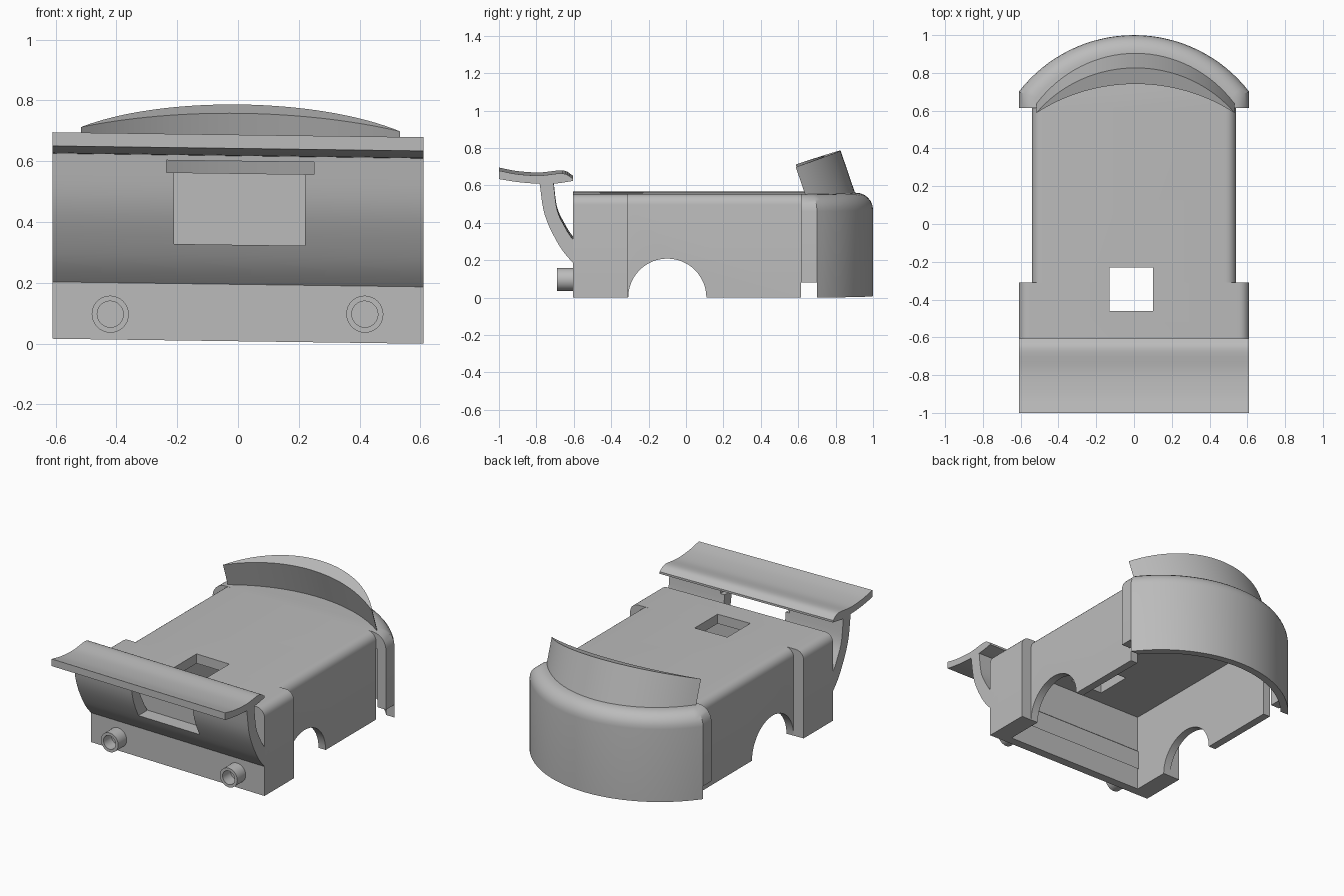
import bpy, bmesh, math
from mathutils import Matrix, Vector

if "Cube" in bpy.data.objects:
    bpy.data.objects.remove(bpy.data.objects["Cube"])

BOT, TOP = 0.008, 0.56
ROLL = 0.0135  # the whole shell leans slightly sideways

grey = bpy.data.materials.new("plain grey")
grey.diffuse_color = (0.5, 0.5, 0.5, 1)
grey.use_nodes = True
grey.node_tree.nodes["Principled BSDF"].inputs["Base Color"].default_value = grey.diffuse_color


def finish(bm, name):
    bmesh.ops.recalc_face_normals(bm, faces=bm.faces)
    me = bpy.data.meshes.new(name)
    bm.to_mesh(me)
    bm.free()
    me.materials.append(grey)
    ob = bpy.data.objects.new(name, me)
    bpy.context.collection.objects.link(ob)
    return ob


def prism(name, pts, axis, a, b, bevel=None):
    """Extrude a 2D outline along an axis: x uses (y,z), y uses (x,z), z uses (x,y)."""
    def place(p, t):
        return {"x": (t, p[0], p[1]), "y": (p[0], t, p[1]), "z": (p[0], p[1], t)}[axis]
    bm = bmesh.new()
    lo = [bm.verts.new(place(p, a)) for p in pts]
    hi = [bm.verts.new(place(p, b)) for p in pts]
    bm.faces.new(lo)
    bm.faces.new(hi[::-1])
    n = len(pts)
    for i in range(n):
        j = (i + 1) % n
        bm.faces.new((lo[i], lo[j], hi[j], hi[i]))
    bmesh.ops.recalc_face_normals(bm, faces=bm.faces)
    if bevel:
        rule, width = bevel
        edges = [e for e in bm.edges if rule(e)]
        bmesh.ops.bevel(bm, geom=edges, offset=width, segments=6, profile=0.5, affect="EDGES")
    return finish(bm, name)


def box(name, x0, x1, y0, y1, z0, z1):
    return prism(name, [(x0, y0), (x1, y0), (x1, y1), (x0, y1)], "z", z0, z1)


def cut(ob, *cutters):
    for c in cutters:
        m = ob.modifiers.new("cut", "BOOLEAN")
        m.operation, m.solver, m.object = "DIFFERENCE", "EXACT", c
    dg = bpy.context.evaluated_depsgraph_get()
    me = bpy.data.meshes.new_from_object(ob.evaluated_get(dg))
    ob.modifiers.clear()
    ob.data = me


def smooth_curve(pts, steps=5):
    """Catmull-Rom points through a short list."""
    v = [Vector(p) for p in pts]
    v = [2 * v[0] - v[1]] + v + [2 * v[-1] - v[-2]]
    out = []
    for i in range(1, len(v) - 2):
        p, q, r, s = v[i - 1:i + 3]
        for k in range(steps):
            t = k / steps
            out.append(tuple(0.5 * (2 * q + (r - p) * t + (2 * p - 5 * q + 4 * r - s) * t * t
                                    + (3 * q - p - 3 * r + s) * t ** 3)))
    return out + [tuple(v[-2])]


def round_top(w, r=0.055):
    """Cross-section with rounded upper corners."""
    arc = [(w - r + r * math.cos(i * math.pi / 12), TOP - r + r * math.sin(i * math.pi / 12))
           for i in range(7)]
    return [(-w, BOT), (w, BOT)] + arc + [(-x, z) for x, z in reversed(arc)]


def nose_arc(r, cy, half, n=32):
    a = math.asin(half / r)
    return [(r * math.sin(a - 2 * a * i / n), cy + r * math.cos(a - 2 * a * i / n))
            for i in range(n + 1)]


# cutters
cavity = box("cavity_cutter", -0.49, 0.49, -0.55, 0.75, -0.5, 0.50)
hatch = box("hatch_cutter", -0.13, 0.10, -0.46, -0.23, 0.3, 0.8)
arch = prism("arch_cutter", [(-0.10 + 0.209 * math.cos(i * math.pi / 24), 0.007 + 0.209 * math.sin(i * math.pi / 24))
                             for i in range(48)], "x", -1, 1)
window = box("window_cutter", -0.21, 0.22, -0.95, -0.603, 0.325, 0.58)
window_top = box("window_top_cutter", -0.235, 0.25, -0.95, -0.603, 0.56, 0.60)
notch = box("notch_cutter", -1, 1, 0.5, 0.70, -0.5, 0.09)
nose_cavity = prism("nose_cavity_cutter", [(-0.55, 0.5), (0.55, 0.5)] + nose_arc(0.725, 0.23, 0.55), "z", -0.5, 0.46)

# main shell
body = prism("body_shell", round_top(0.54), "y", -0.31, 0.615)
cut(body, cavity, arch, hatch)
rear = prism("wide_shell_section", round_top(0.61), "y", -0.605, -0.31)
cut(rear, cavity, hatch)

# curved nose with rounded upper rim
outline = [(-0.61, 0.615), (0.61, 0.615)] + nose_arc(0.77, 0.23, 0.61)


def nose_rim(e):
    a, b = e.verts
    return min(a.co.z, b.co.z) > TOP - 0.01 and max(a.co.y, b.co.y) > 0.62


nose = prism("nose_shell", outline, "z", BOT, TOP, (nose_rim, 0.09))
cut(nose, nose_cavity, notch)

# crescent visor, leaning back over the deck
outer = nose_arc((0.525 ** 2 + 0.253 ** 2) / (2 * 0.253), 0, 0.525)
inner = nose_arc((0.525 ** 2 + 0.163 ** 2) / (2 * 0.163), 0, 0.525)
outer = [(x, y - outer[0][1]) for x, y in outer]
inner = [(x, y - inner[0][1]) for x, y in inner]
visor = prism("visor", outer + inner[-2:0:-1], "z", -0.25, 0)
lean = math.atan2(0.08, 0.235)
visor.data.transform(Matrix.Translation((0.008, 0.587, 0.705)) @ Matrix.Rotation(lean, 4, "X"))

# curved wing support with a stepped window
front_edge = smooth_curve([(-0.54, 0.14), (-0.605, 0.195), (-0.68, 0.29), (-0.755, 0.45), (-0.785, 0.635)])
back_edge = smooth_curve([(-0.71, 0.635), (-0.69, 0.48), (-0.65, 0.39), (-0.605, 0.32), (-0.54, 0.26)])
support = prism("wing_support", front_edge + back_edge, "x", -0.61, 0.61)
cut(support, window, window_top)

# wing blade
upper = smooth_curve([(-1.0, 0.687), (-0.90, 0.668), (-0.78, 0.661), (-0.66, 0.672), (-0.605, 0.645)])
lower = smooth_curve([(-0.605, 0.632), (-0.70, 0.618), (-0.80, 0.618), (-0.90, 0.626), (-1.0, 0.642)])
wing = prism("wing_blade", upper + lower, "x", -0.61, 0.61)

parts = [body, rear, nose, visor, support, wing]

# exhaust pipes with recessed bores
for side, x in (("left", -0.42), ("right", 0.417)):
    bm = bmesh.new()
    bmesh.ops.create_cone(bm, cap_ends=True, segments=32, radius1=0.061, radius2=0.061, depth=0.09)
    cap = max(bm.faces, key=lambda f: f.calc_center_median().z)
    bmesh.ops.inset_region(bm, faces=[cap], thickness=0.018)
    res = bmesh.ops.extrude_discrete_faces(bm, faces=[cap])
    bmesh.ops.translate(bm, verts=res["faces"][0].verts, vec=(0, 0, -0.08))
    bm.transform(Matrix.Translation((x, -0.645, 0.097 + ROLL * x)) @ Matrix.Rotation(math.pi / 2, 4, "X"))
    parts.append(finish(bm, side + "_pipe"))

# remove cutters, apply the lean and shade
for c in (cavity, hatch, arch, window, window_top, notch, nose_cavity):
    bpy.data.objects.remove(c)
for ob in parts:
    for v in ob.data.vertices:
        v.co.z -= ROLL * v.co.x
    bpy.ops.object.select_all(action="DESELECT")
    ob.select_set(True)
    bpy.context.view_layer.objects.active = ob
    bpy.ops.object.shade_smooth_by_angle(angle=math.radians(30))
